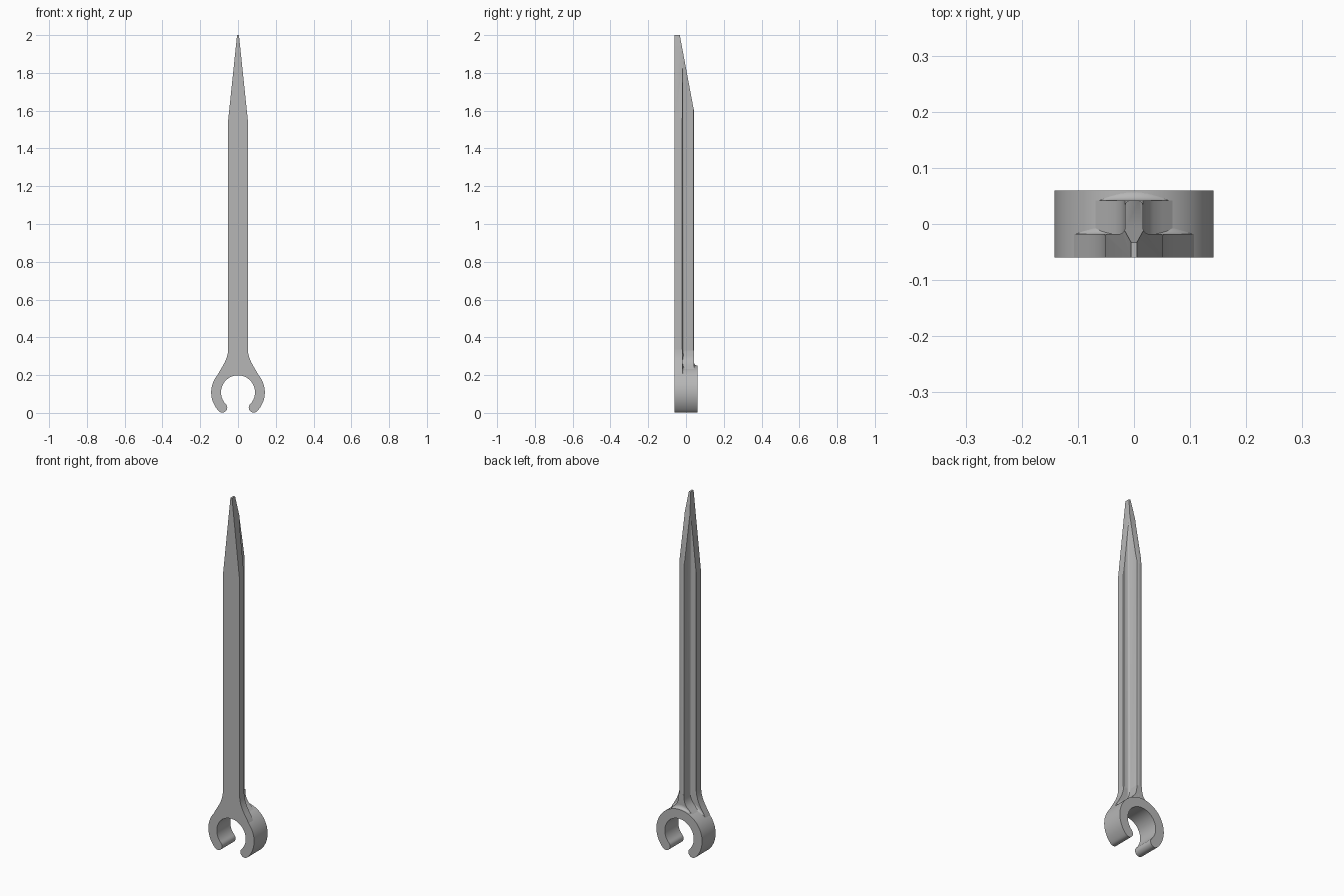
import bpy, bmesh
from math import sin, cos, radians, pi
from mathutils import Vector

if "Cube" in bpy.data.objects:
    bpy.data.objects.remove(bpy.data.objects["Cube"], do_unlink=True)

grey = bpy.data.materials.new("plain grey")
grey.use_nodes = True
colour = (0.47, 0.47, 0.47, 1)
grey.diffuse_color = colour
grey.node_tree.nodes["Principled BSDF"].inputs["Base Color"].default_value = colour

FRONT, BACK = -0.06, 0.06
PLATE, RIB = -0.018, 0.042      # back of the flat plate and of the rib
CENTRE, INNER, OUTER = 0.109, 0.09, 0.142
SHAFT_W, RIB_W = 0.052, 0.016


def finish(name, bm):
    bmesh.ops.recalc_face_normals(bm, faces=bm.faces[:])
    mesh = bpy.data.meshes.new(name)
    bm.to_mesh(mesh)
    bm.free()
    mesh.materials.append(grey)
    obj = bpy.data.objects.new(name, mesh)
    bpy.context.collection.objects.link(obj)
    bpy.ops.object.select_all(action='DESELECT')
    obj.select_set(True)
    bpy.context.view_layer.objects.active = obj
    bpy.ops.object.shade_smooth_by_angle(angle=radians(35))
    return obj


def prism(points, offset):
    bm = bmesh.new()
    face = bm.faces.new([bm.verts.new(p) for p in points])
    moved = bmesh.ops.extrude_face_region(bm, geom=[face], use_keep_orig=True)
    verts = [v for v in moved["geom"] if isinstance(v, bmesh.types.BMVert)]
    bmesh.ops.translate(bm, verts=verts, vec=offset)
    return bm


def arc(radius, start, end, steps, cx=0, cz=CENTRE):
    # angles are measured from straight up, towards +x
    out = []
    for i in range(steps + 1):
        a = start + (end - start) * i / steps
        out.append((cx + radius * sin(a), cz + radius * cos(a)))
    return out


def plate(name, outline, y0, y1):
    return finish(name, prism([(x, y0, z) for x, z in outline], (0, y1 - y0, 0)))


def mirrored(half):
    return half + [(-x, z) for x, z in reversed(half)]


# Open clip ring with rounded tips
mid, tip_r = (INNER + OUTER) / 2, (OUTER - INNER) / 2
end = radians(134.5)
tx, tz = mid * sin(end), CENTRE + mid * cos(end)
ring = arc(OUTER, -end, end, 72)
ring += arc(tip_r, end, end + pi, 12, tx, tz)[1:-1]
ring += arc(INNER, end, -end, 60)
ring += arc(tip_r, pi - end, 2 * pi - end, 12, -tx, tz)[1:-1]
plate("clip_ring", ring, FRONT, BACK)

# Flared neck joining the shaft to the ring
flare = [(SHAFT_W, 0.335), (0.054, 0.315), (0.06, 0.292), (0.07, 0.268),
         (0.085, 0.241), (0.097, 0.222)]
lower = arc(OUTER, radians(49), -radians(49), 30)
neck = flare + lower + [(-x, z) for x, z in reversed(flare)]
plate("neck", neck, FRONT, PLATE)

# Spreading foot of the rib
foot = [(RIB_W, 0.33), (0.018, 0.302), (0.023, 0.282), (0.034, 0.265),
        (0.05, 0.25), (0.07, 0.232), (0.06, 0.22)]
plate("rib_foot", mirrored(foot), -0.04, RIB)

# Shaft of T section, cut to a point at the top
half = [(SHAFT_W, FRONT), (SHAFT_W, -0.021), (0.049, PLATE), (0.026, PLATE),
        (0.021, -0.0165), (0.0175, -0.013), (RIB_W, -0.008),
        (RIB_W, 0.034), (0.0137, 0.0395), (0.009, RIB)]
shaft = prism([(x, y, 0.25) for x, y in mirrored(half)], (0, 0, 1.75))
cuts = [((0, RIB, 1.6), (0, 0.4, 0.075)),
        ((SHAFT_W, 0, 1.55), (0.45, 0, 0.047)),
        ((-SHAFT_W, 0, 1.55), (-0.45, 0, 0.047))]
for point, normal in cuts:
    geom = shaft.verts[:] + shaft.edges[:] + shaft.faces[:]
    cut = bmesh.ops.bisect_plane(shaft, geom=geom, dist=1e-6, plane_co=point,
                                 plane_no=Vector(normal).normalized(), clear_outer=True)
    edges = [e for e in cut["geom_cut"] if isinstance(e, bmesh.types.BMEdge) and e.is_boundary]
    bmesh.ops.edgeloop_fill(shaft, edges=edges)
finish("pointed_shaft", shaft)


# Concave blends around the top of the ring, fading out to both sides
def blend(name, base, rise, reach, spread):
    bm = bmesh.new()
    rows, steps = [], 32
    curve = [(1 - sin(t * pi / 12), 1 - cos(t * pi / 12)) for t in range(7)]
    for i in range(steps + 1):
        k = 2 * i / steps - 1
        fade = 1.02 - k * k
        a = spread * k
        profile = [(OUTER - 0.012, base - 0.004)]
        profile += [(OUTER - 0.0005 + reach * fade * u, base + rise * fade * v)
                    for u, v in curve]
        profile.append((OUTER - 0.012, base + rise * fade))
        rows.append([bm.verts.new((r * sin(a), y, CENTRE + r * cos(a))) for r, y in profile])
    n = len(rows[0])
    for r0, r1 in zip(rows, rows[1:]):
        for j in range(n):
            bm.faces.new((r0[j], r0[(j + 1) % n], r1[(j + 1) % n], r1[j]))
    bm.faces.new(rows[0])
    bm.faces.new(rows[-1])
    finish(name, bm)


blend("plate_blend", PLATE, 0.022, 0.02, radians(48))
blend("rib_blend", RIB, 0.0175, 0.018, radians(26))
